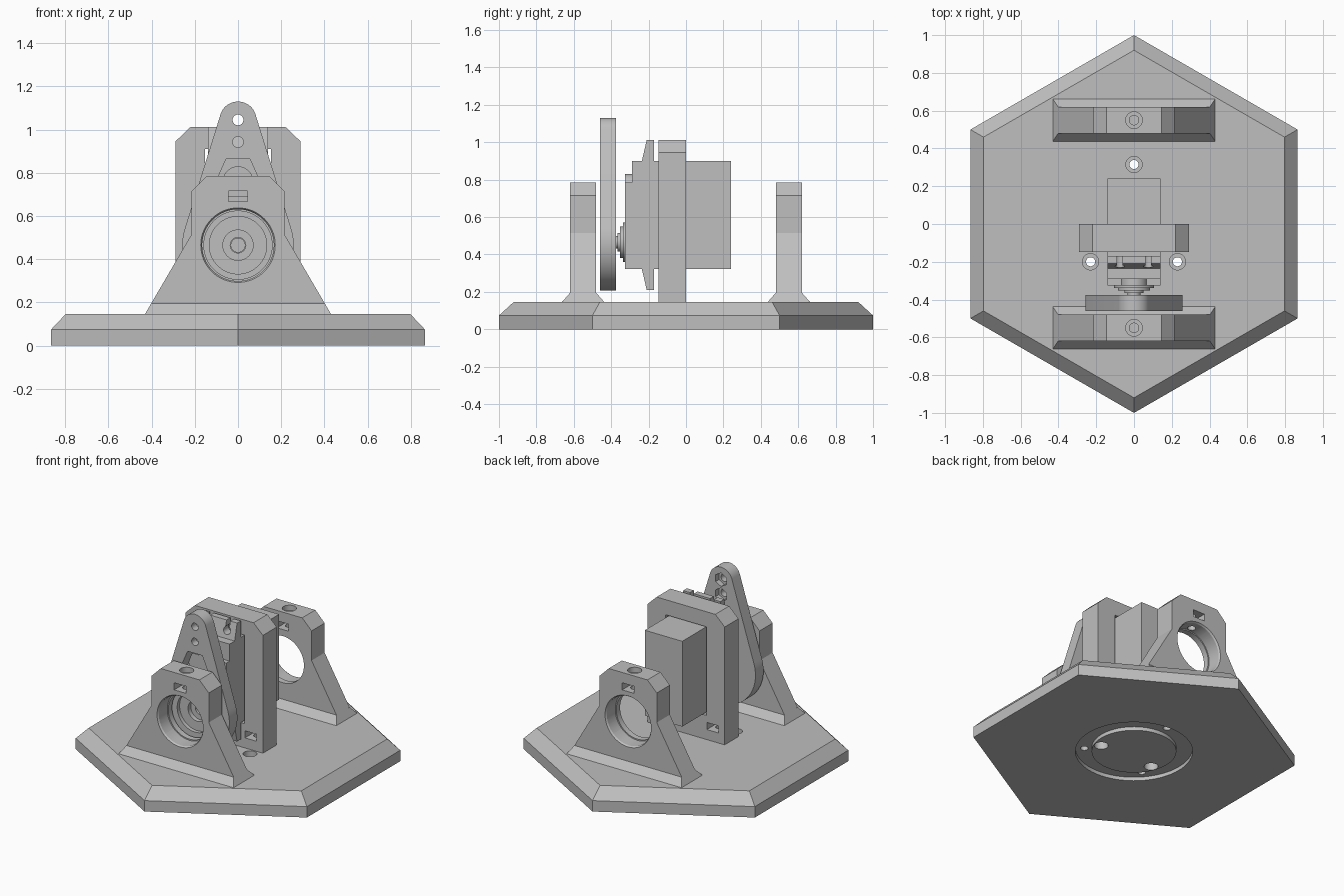
import bpy, bmesh, math
from mathutils import Matrix, Vector

if "Cube" in bpy.data.objects:
    bpy.data.objects.remove(bpy.data.objects["Cube"], do_unlink=True)

grey = bpy.data.materials.new("plain_grey")
grey.use_nodes = True
COLOUR = (0.52, 0.52, 0.52, 1)
grey.diffuse_color = COLOUR
grey.node_tree.nodes["Principled BSDF"].inputs["Base Color"].default_value = COLOUR

BASE_TOP = 0.147
AXIS_Z = 0.465


def finish(name, bm):
    bmesh.ops.recalc_face_normals(bm, faces=bm.faces)
    mesh = bpy.data.meshes.new(name)
    bm.to_mesh(mesh)
    bm.free()
    mesh.materials.append(grey)
    ob = bpy.data.objects.new(name, mesh)
    bpy.context.collection.objects.link(ob)
    return ob


def box(name, x, y, z):
    """Box from three (low, high) ranges."""
    bm = bmesh.new()
    bmesh.ops.create_cube(bm, size=1)
    for v in bm.verts:
        v.co = Vector([(a + b) / 2 + c * (b - a) for c, (a, b) in zip(v.co, (x, y, z))])
    return finish(name, bm)


def tube(name, start, end, r1, r2=None, sides=48):
    """Cylinder or cone between two points."""
    a, b = Vector(start), Vector(end)
    bm = bmesh.new()
    turn = Vector((0, 0, 1)).rotation_difference(b - a).to_matrix().to_4x4()
    bmesh.ops.create_cone(bm, cap_ends=True, segments=sides, radius1=r1,
                          radius2=r1 if r2 is None else r2, depth=(b - a).length,
                          matrix=Matrix.Translation((a + b) / 2) @ turn)
    return finish(name, bm)


def prism(name, outline, y0, y1):
    """Extrude an x-z outline along y."""
    bm = bmesh.new()
    face = bm.faces.new([bm.verts.new((x, y0, z)) for x, z in outline])
    out = bmesh.ops.extrude_face_region(bm, geom=[face])["geom"]
    bmesh.ops.translate(bm, vec=(0, y1 - y0, 0),
                        verts=[g for g in out if isinstance(g, bmesh.types.BMVert)])
    return finish(name, bm)


def combine(ob, others, operation="DIFFERENCE"):
    for other in others:
        mod = ob.modifiers.new("combine", "BOOLEAN")
        mod.operation, mod.object, mod.solver = operation, other, "EXACT"
        bpy.context.view_layer.objects.active = ob
        bpy.ops.object.modifier_apply(modifier=mod.name)
        bpy.data.objects.remove(other, do_unlink=True)
    return ob


def mirrored(half):
    return half + [(-x, z) for x, z in reversed(half)]


# Hexagonal base with a bevelled rim
bm = bmesh.new()
rings = []
for r, z in ((1, 0), (1, 0.074), (0.92, BASE_TOP)):
    rings.append([bm.verts.new((r * math.sin(i * math.pi / 3), r * math.cos(i * math.pi / 3), z))
                  for i in range(6)])
for low, high in zip(rings, rings[1:]):
    for i in range(6):
        j = (i + 1) % 6
        bm.faces.new((low[i], low[j], high[j], high[i]))
bm.faces.new(rings[0])
bm.faces.new(rings[-1])
base = finish("hexagonal_base", bm)

# Ring groove under the base, screw holes through it
groove = combine(tube("groove", (0, 0, -0.05), (0, 0, 0.025), 0.36, sides=64),
                 [tube("core", (0, 0, -0.1), (0, 0, 0.1), 0.26, sides=64)])
combine(base, [groove])
for x, y in ((0, 0.315), (0.23, -0.2), (-0.23, -0.2)):
    combine(base, [tube("hole", (x, y, -0.1), (x, y, 0.3), 0.024),
                   tube("counterbore", (x, y, 0.1), (x, y, 0.3), 0.043)])
for x in (-0.2, 0.2):
    combine(base, [tube("hole", (x, -0.075, -0.1), (x, -0.075, 0.3), 0.025),
                   tube("counterbore", (x, -0.075, -0.1), (x, -0.075, 0.06), 0.043)])

# Two bearing stands, mirrored front to back
stand_outline = mirrored([(0.43, BASE_TOP), (0.215, 0.515), (0.215, 0.715), (0.145, 0.785)])
for side, label in ((-1, "front"), (1, "back")):
    stand = prism(label + "_bearing_stand", stand_outline, side * 0.48, side * 0.62)
    bm = bmesh.new()
    bmesh.ops.create_cube(bm, size=1)
    for v in bm.verts:
        top = v.co.z > 0
        v.co = Vector((math.copysign(0.402 if top else 0.43, v.co.x),
                       side * 0.55 + math.copysign(0.07 if top else 0.112, v.co.y),
                       0.195 if top else BASE_TOP))
    combine(stand, [finish("foot", bm)], "UNION")
    mid = side * 0.55
    combine(stand, [
        tube("bore", (0, side * 0.3, AXIS_Z), (0, side * 0.8, AXIS_Z), 0.158, sides=64),
        tube("bearing_seat", (0, side * 0.52, AXIS_Z), (0, side * 0.8, AXIS_Z), 0.166, sides=64),
        tube("bore_chamfer", (0, side * 0.605, AXIS_Z), (0, side * 0.63, AXIS_Z),
             0.163, 0.179, sides=64),
        box("nut_slot", (-0.044, 0.044), (mid - 0.2, mid + 0.2), (0.667, 0.715)),
        tube("screw_hole", (0, mid, 0.58), (0, mid, 0.9), 0.025),
        tube("screw_head", (0, mid, 0.75), (0, mid, 0.9), 0.044)])

# Upright plate that grips the motor
holder = prism("motor_holder", mirrored([(0.29, BASE_TOP), (0.29, 0.945), (0.22, 1.012)]),
               -0.148, 0)
combine(holder, [box("window", (-0.152, 0.152), (-0.3, 0.2), (0.31, 0.91))])
for x in (-0.2, 0.2):
    combine(holder, [box("nut_slot", (x - 0.044, x + 0.044), (-0.3, 0.2), (0.215, 0.263)),
                     tube("screw_hole", (x, -0.075, 0.1), (x, -0.075, 0.29), 0.025)])

# Motor case, output block and front boss
box("motor_case", (-0.14, 0.14), (-0.29, 0.24), (0.322, 0.9))
box("motor_gear_cover", (-0.14, 0.14), (-0.325, -0.28), (0.322, 0.785))
tube("motor_cover_boss", (0, -0.28, 0.76), (0, -0.325, 0.76), 0.07)

# Motor mounting ears with open screw slots
for sign, label in ((1, "upper"), (-1, "lower")):
    ear = box(label + "_motor_ear", (-0.14, 0.14), (-0.21, -0.17),
              (0.9, 1.012) if sign > 0 else (0.21, 0.322))
    for v in ear.data.vertices:
        if v.co.y < -0.2 and abs(v.co.z - 0.611) < 0.3:
            v.co.y = -0.236
    z = 0.611 + sign * 0.34
    end = z + sign * 0.1
    for x in (-0.075, 0.075):
        combine(ear, [tube("slot_round", (x, -0.3, z), (x, -0.1, z), 0.026, sides=24),
                      box("slot", (x - 0.014, x + 0.014), (-0.3, -0.1),
                          (min(z, end), max(z, end)))])

# Output shaft and horn, stepped discs
for name, y0, y1, r in (("output_collar", -0.32, -0.338, 0.105), ("horn_disc", -0.335, -0.352, 0.085),
                        ("horn_hub", -0.35, -0.365, 0.05), ("shaft_screw", -0.36, -0.38, 0.034)):
    tube(name, (0, y0, AXIS_Z), (0, y1, AXIS_Z), r)

# Teardrop swing arm
R, r, TIP = 0.258, 0.085, 1.045
tilt = math.asin((R - r) / (TIP - AXIS_Z))
outline = []
for i in range(25):
    a = tilt + (math.pi - 2 * tilt) * i / 24
    outline.append((r * math.cos(a), TIP + r * math.sin(a)))
for i in range(49):
    a = math.pi - tilt + (math.pi + 2 * tilt) * i / 48
    outline.append((R * math.cos(a), AXIS_Z + R * math.sin(a)))
arm = prism("swing_arm", outline, -0.461, -0.375)
combine(arm, [
    tube("face_pocket", (0, -0.6, AXIS_Z), (0, -0.435, AXIS_Z), 0.133, sides=64),
    tube("hub_pocket", (0, -0.6, AXIS_Z), (0, -0.405, AXIS_Z), 0.07),
    tube("shaft_hole", (0, -0.6, AXIS_Z), (0, -0.3, AXIS_Z), 0.036),
    prism("arm_window", mirrored([(0.125, 0.69), (0.09, 0.785), (0.055, 0.865)]), -0.6, -0.3)])
for z in (TIP, 0.943):
    combine(arm, [tube("arm_hole", (0, -0.6, z), (0, -0.3, z), 0.025),
                  tube("nut_trap", (0, -0.41, z), (0, -0.3, z), 0.046, sides=6)])

# Smooth curved walls, keep edges sharp
bpy.ops.object.select_all(action="DESELECT")
for ob in bpy.context.collection.objects:
    if ob.type == "MESH":
        ob.select_set(True)
        bpy.context.view_layer.objects.active = ob
bpy.ops.object.shade_smooth_by_angle(angle=math.radians(25))
